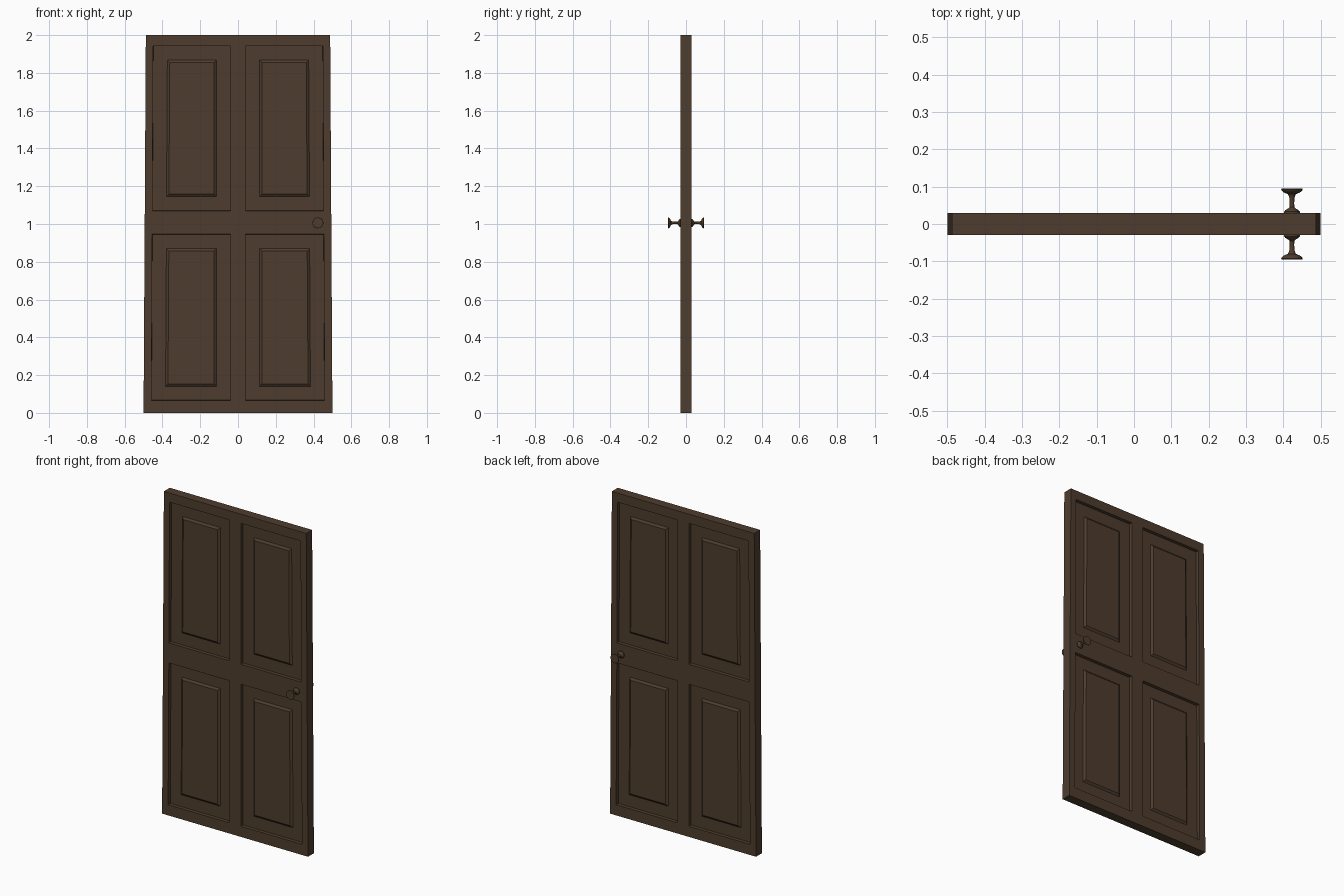
import bpy, bmesh, math

if "Cube" in bpy.data.objects:
    bpy.data.objects.remove(bpy.data.objects["Cube"])

# one dark brown for the door and its knobs
brown = bpy.data.materials.new("dark brown wood")
brown.diffuse_color = (0.076, 0.046, 0.027, 1)
brown.use_nodes = True
brown.node_tree.nodes["Principled BSDF"].inputs["Base Color"].default_value = brown.diffuse_color

HALF = 0.029      # half thickness of the slab
RECESS = 0.02     # depth of the panel recess


def finish(bm, name):
    """Orient faces outward, make the object and mirror it to the back."""
    bm.normal_update()
    bmesh.ops.recalc_face_normals(bm, faces=bm.faces[:])
    front = min(bm.faces, key=lambda f: f.calc_center_median().y)
    if front.normal.y > 0:
        bmesh.ops.reverse_faces(bm, faces=bm.faces[:])
    mesh = bpy.data.meshes.new(name)
    bm.to_mesh(mesh)
    bm.free()
    mesh.materials.append(brown)
    obj = bpy.data.objects.new(name, mesh)
    bpy.context.collection.objects.link(obj)
    mod = obj.modifiers.new("back_side", 'MIRROR')
    mod.use_axis = (False, True, False)
    mod.use_clip = False
    return obj


def bridge(bm, a, b):
    for i in range(len(a)):
        j = (i + 1) % len(a)
        bm.faces.new((a[i], a[j], b[j], b[i]))


# door slab: slightly narrower at the top, with four raised panels
bm = bmesh.new()
rows = [0, 0.066, 0.946, 1.07, 1.943, 2.0]


def columns(z):
    t = z / 2
    outer = 0.5 - 0.012 * t
    edge = 0.459 - 0.010 * t
    return [-outer, -edge, -0.04, 0.04, edge, outer]


grid = [[bm.verts.new((x, -HALF, z)) for x in columns(z)] for z in rows]


def inset_ring(corners, d, y):
    signs = [(1, 1), (-1, 1), (-1, -1), (1, -1)]
    return [bm.verts.new((v.co.x + sx * d, y, v.co.z + sz * d))
            for v, (sx, sz) in zip(corners, signs)]


for r in range(5):
    for c in range(5):
        q = [grid[r][c], grid[r][c + 1], grid[r + 1][c + 1], grid[r + 1][c]]
        if r in (1, 3) and c in (1, 3):
            # recess wall, floor, sloped step and raised field
            floor = inset_ring(q, 0.001, -HALF + RECESS)
            foot = inset_ring(q, 0.075, -HALF + RECESS)
            field = inset_ring(q, 0.088, -HALF + RECESS - 0.01)
            bridge(bm, q, floor)
            bridge(bm, floor, foot)
            bridge(bm, foot, field)
            bm.faces.new(field)
        else:
            bm.faces.new(q)

# slab edges back to the middle plane
rim = [e for e in bm.edges if e.is_boundary]
out = bmesh.ops.extrude_edge_only(bm, edges=rim)
for v in out["geom"]:
    if isinstance(v, bmesh.types.BMVert):
        v.co.y = 0
finish(bm, "door_slab")

# door knob: lathed profile (radius, distance from the middle plane)
profile = [(0.021, 0.026), (0.021, 0.033), (0.018, 0.037), (0.011, 0.041),
           (0.007, 0.045), (0.006, 0.055), (0.007, 0.070), (0.009, 0.076),
           (0.011, 0.080), (0.021, 0.084), (0.027, 0.089), (0.029, 0.093),
           (0.028, 0.095)]
SIDES = 24
bm = bmesh.new()
rings = []
for radius, y in profile:
    rings.append([bm.verts.new((0.423 + radius * math.cos(a), -y,
                                1.006 + radius * math.sin(a)))
                  for a in (2 * math.pi * i / SIDES for i in range(SIDES))])
for a, b in zip(rings, rings[1:]):
    bridge(bm, a, b)
bm.faces.new(rings[0])
bm.faces.new(rings[-1])
knob = finish(bm, "door_knob")
knob.modifiers["back_side"].use_mirror_merge = False
bpy.context.view_layer.objects.active = knob
knob.select_set(True)
bpy.ops.object.shade_smooth_by_angle(angle=math.radians(35))
